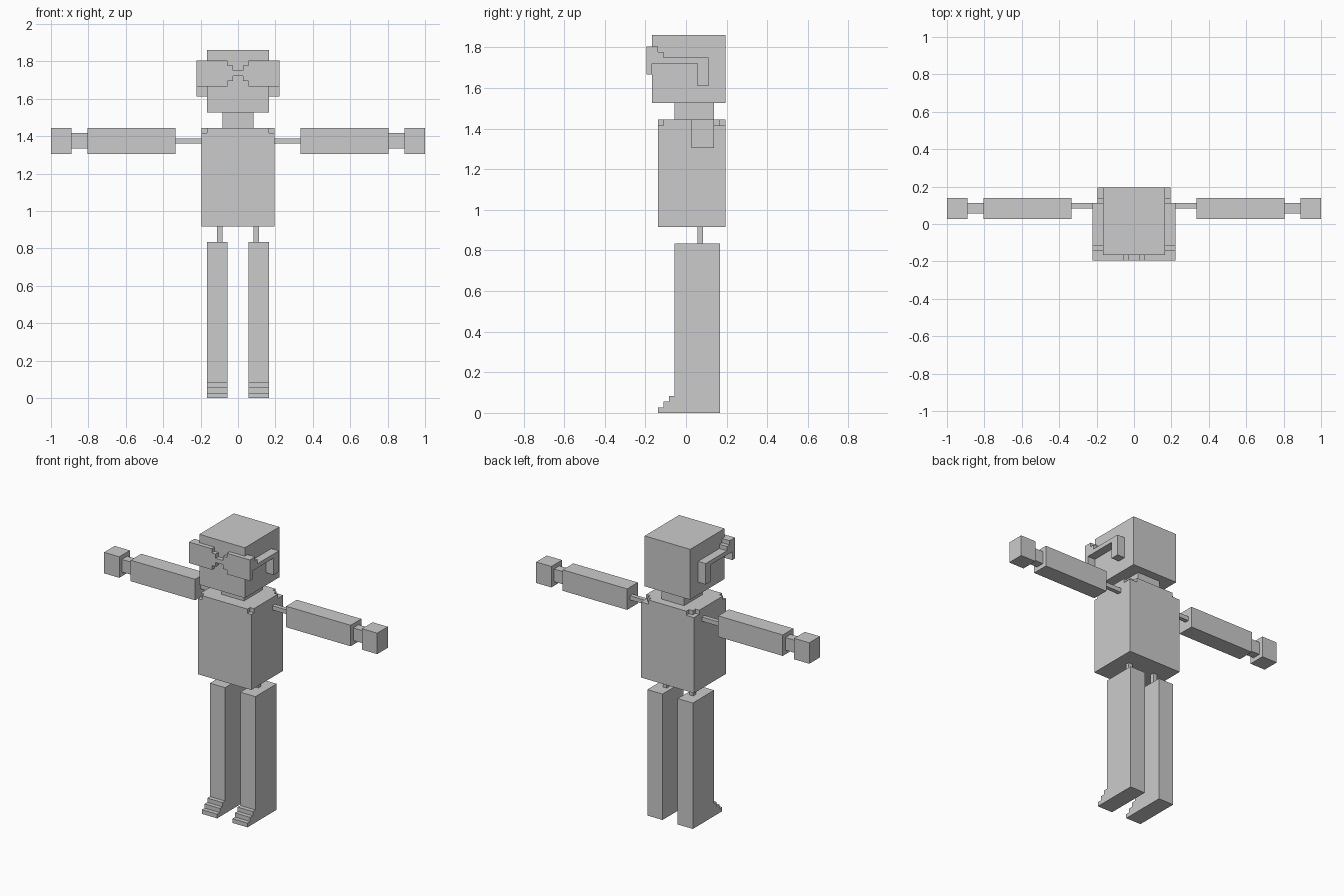
import bpy, bmesh
from mathutils import Vector

if "Cube" in bpy.data.objects:
    bpy.data.objects.remove(bpy.data.objects["Cube"])

U = 1 / 36  # size of one block unit

grey = bpy.data.materials.new("plain_grey")
grey.diffuse_color = (0.6, 0.6, 0.6, 1)
grey.use_nodes = True
grey.node_tree.nodes["Principled BSDF"].inputs["Base Color"].default_value = grey.diffuse_color


def prism(name, outline, axis, lo, hi):
    """Extrude a flat outline along an axis; outline is in the other two axes, in order."""
    bm = bmesh.new()

    def point(a, b):
        co = [a, b]
        co.insert(axis, lo)
        return Vector(co) * U

    face = bm.faces.new([bm.verts.new(point(a, b)) for a, b in outline])
    shift = Vector((0, 0, 0))
    shift[axis] = (hi - lo) * U
    new = bmesh.ops.extrude_face_region(bm, geom=[face])["geom"]
    bmesh.ops.translate(bm, vec=shift, verts=[v for v in new if isinstance(v, bmesh.types.BMVert)])
    bmesh.ops.recalc_face_normals(bm, faces=bm.faces)
    mesh = bpy.data.meshes.new(name)
    bm.to_mesh(mesh)
    bm.free()
    mesh.materials.append(grey)
    ob = bpy.data.objects.new(name, mesh)
    bpy.context.collection.objects.link(ob)
    return ob


def box(name, x, y, z):
    return prism(name, [(x[0], y[0]), (x[1], y[0]), (x[1], y[1]), (x[0], y[1])], 2, *z)


def cut(target, cutter):
    cutter.hide_render = True
    mod = target.modifiers.new("notch", "BOOLEAN")
    mod.operation = "DIFFERENCE"
    mod.solver = "EXACT"
    mod.object = cutter
    bpy.context.view_layer.objects.active = target
    bpy.ops.object.modifier_apply(modifier=mod.name)
    bpy.data.objects.remove(cutter)


def span(s, a, b):
    """Mirror a range to the given side."""
    return sorted((s * a, s * b))


# Head, neck and torso
box("head", (-6, 6), (-6, 7), (55, 67))
box("neck", (-3, 3), (-2, 5), (52, 55))
torso = box("torso", (-7, 7), (-5, 7), (33, 52))

# Goggle front with stepped bridge
half = [(1, 63), (1, 64), (2, 64), (2, 65), (8, 65), (8, 60), (2, 60), (2, 61), (1, 61), (1, 62)]
prism("goggle_front", half + [(-x, z) for x, z in reversed(half)], 1, -7, -6)

# Side profiles in y, z
temple = [(-6, 65), (-5, 65), (-5, 64), (-4, 64), (-4, 63), (4, 63),
          (4, 58), (2, 58), (2, 62), (-6, 62)]
leg = [(6, 0), (6, 30), (-2, 30), (-2, 3), (-3, 3), (-3, 2), (-4, 2), (-4, 1), (-5, 1), (-5, 0)]

for side, s in (("left", -1), ("right", 1)):
    # Shoulder notches: single block in front, L shape behind
    cut(torso, box("front_notch", span(s, 6, 8), (-6, -4), (51, 53)))
    ell = [(6, 5), (8, 5), (8, 8), (5, 8), (5, 6), (6, 6)]
    cut(torso, prism("back_notch", [(s * x, y) for x, y in ell], 2, 51, 53))
    # Goggle temples
    prism(side + "_goggle_temple", temple, 0, *span(s, 6, 8))
    # Arm chain
    box(side + "_shoulder_peg", span(s, 7, 12), (3, 4), (49, 50))
    box(side + "_arm", span(s, 12, 29), (1, 5), (47, 52))
    box(side + "_wrist", span(s, 29, 32), (2, 4), (48, 51))
    box(side + "_hand", span(s, 32, 36), (1, 5), (47, 52))
    # Leg with stepped foot, hung from a hip peg
    box(side + "_hip_peg", span(s, 3, 4), (2, 3), (30, 33))
    prism(side + "_leg", leg, 0, *span(s, 2, 6))
